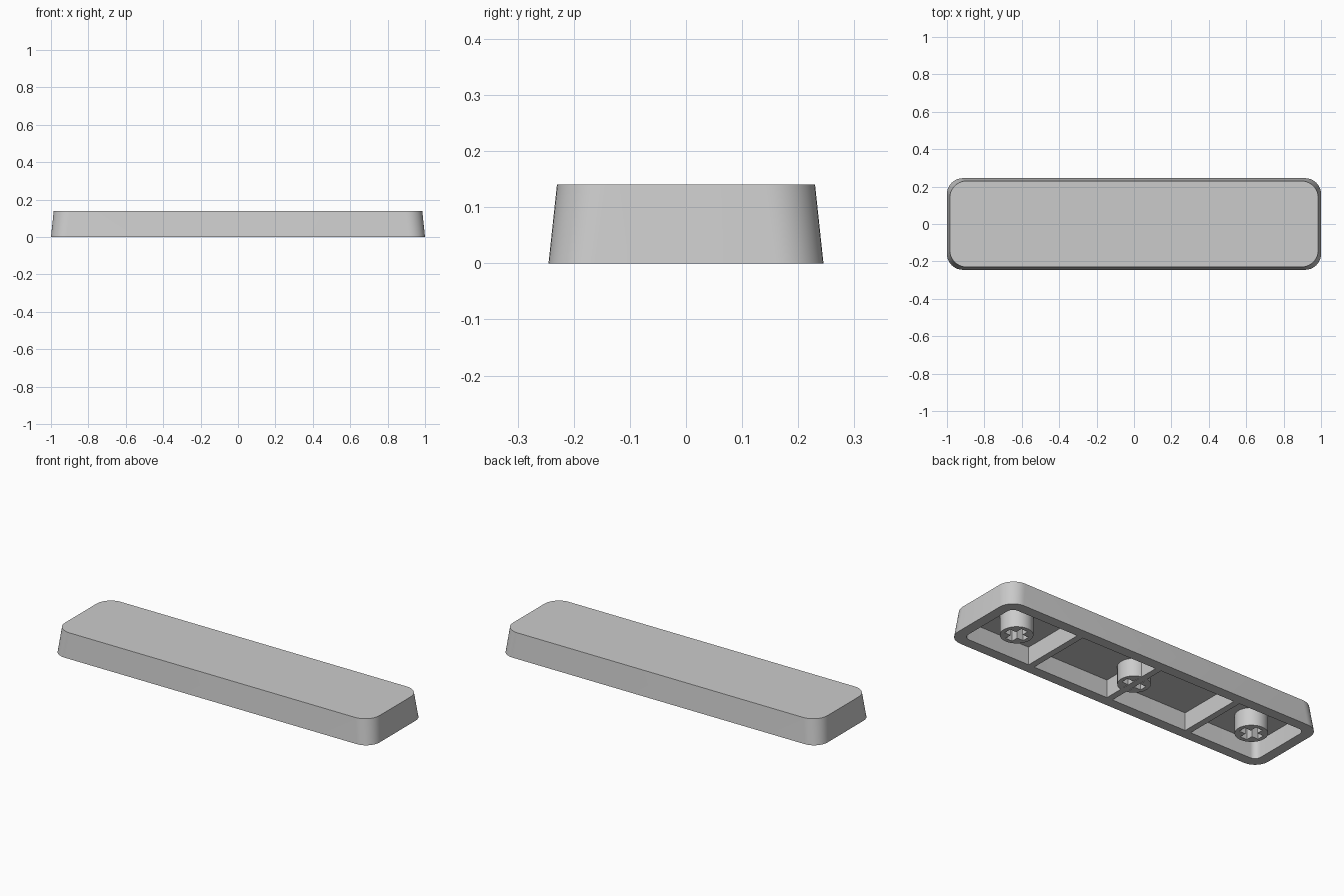
import bpy, bmesh
from math import cos, sin, pi, radians

if "Cube" in bpy.data.objects:
    bpy.data.objects.remove(bpy.data.objects["Cube"], do_unlink=True)

HEIGHT, CEILING = 0.14, 0.1
INNER_X, INNER_Y = 0.943, 0.187
RIB = 0.036

GREY = (0.6, 0.6, 0.6, 1)
plastic = bpy.data.materials.new("grey_plastic")
plastic.use_nodes = True
plastic.diffuse_color = GREY
plastic.node_tree.nodes["Principled BSDF"].inputs["Base Color"].default_value = GREY


def finish(bm, name):
    """Turn a bmesh into a smooth-shaded object with sharp edges kept."""
    bmesh.ops.recalc_face_normals(bm, faces=bm.faces[:])
    mesh = bpy.data.meshes.new(name)
    bm.to_mesh(mesh)
    bm.free()
    mesh.materials.append(plastic)
    mesh.shade_smooth()
    mesh.set_sharp_from_angle(angle=radians(30))
    obj = bpy.data.objects.new(name, mesh)
    bpy.context.collection.objects.link(obj)
    return obj


def rounded_loop(bm, hx, hy, r, z, steps=10):
    """Ring of vertices around a rounded rectangle."""
    ring = []
    for i, (sx, sy) in enumerate([(1, 1), (-1, 1), (-1, -1), (1, -1)]):
        for k in range(steps + 1):
            a = (i + k / steps) * pi / 2
            ring.append(bm.verts.new((sx * (hx - r) + r * cos(a),
                                      sy * (hy - r) + r * sin(a), z)))
    return ring


def polygon_edges(bm, points):
    verts = [bm.verts.new((x, y, 0)) for x, y in points]
    return [bm.edges.new((v, verts[i - 1])) for i, v in enumerate(verts)]


# Hollow tapered shell: ceiling, inner wall, rim, outer wall, top
bm = bmesh.new()
rings = [rounded_loop(bm, INNER_X, INNER_Y, 0.035, CEILING),
         rounded_loop(bm, INNER_X, INNER_Y, 0.035, 0),
         rounded_loop(bm, 1, 0.245, 0.085, 0),
         rounded_loop(bm, 0.985, 0.23, 0.09, HEIGHT)]
for low, high in zip(rings, rings[1:]):
    for i in range(len(low)):
        bm.faces.new((low[i - 1], low[i], high[i], high[i - 1]))
bm.faces.new(rings[0])
bm.faces.new(rings[-1])
finish(bm, "key_shell")

# Cross ribs under the shell
for name, x in (("left_rib", 0.505), ("centre_rib", 0), ("right_rib", -0.505)):
    bm = bmesh.new()
    bmesh.ops.create_cube(bm, size=1)
    bmesh.ops.scale(bm, vec=(RIB, 2 * INNER_Y, CEILING), verts=bm.verts)
    bmesh.ops.translate(bm, vec=(x, 0, CEILING / 2), verts=bm.verts)
    finish(bm, name)

# Round stems with a cross-shaped socket
ARM, SLOT, RADIUS, SIDES = 0.06, 0.021, 0.083, 40
quarter = [(ARM, -SLOT), (ARM, SLOT), (SLOT, SLOT)]
for name, x in (("left_stem", 0.757), ("centre_stem", 0), ("right_stem", -0.757)):
    bm = bmesh.new()
    circle = [(RADIUS * cos(2 * pi * i / SIDES), RADIUS * sin(2 * pi * i / SIDES))
              for i in range(SIDES)]
    cross = []
    for turn in range(4):
        c, s = [(1, 0), (0, 1), (-1, 0), (0, -1)][turn]
        cross += [(px * c - py * s, px * s + py * c) for px, py in quarter]
    edges = polygon_edges(bm, circle) + polygon_edges(bm, cross)
    bmesh.ops.triangle_fill(bm, edges=edges, use_beauty=True)
    grown = bmesh.ops.extrude_face_region(bm, geom=bm.faces[:], use_keep_orig=True)
    top = [v for v in grown["geom"] if isinstance(v, bmesh.types.BMVert)]
    bmesh.ops.translate(bm, vec=(0, 0, CEILING), verts=top)
    bmesh.ops.translate(bm, vec=(x, 0, 0), verts=bm.verts)
    finish(bm, name)
